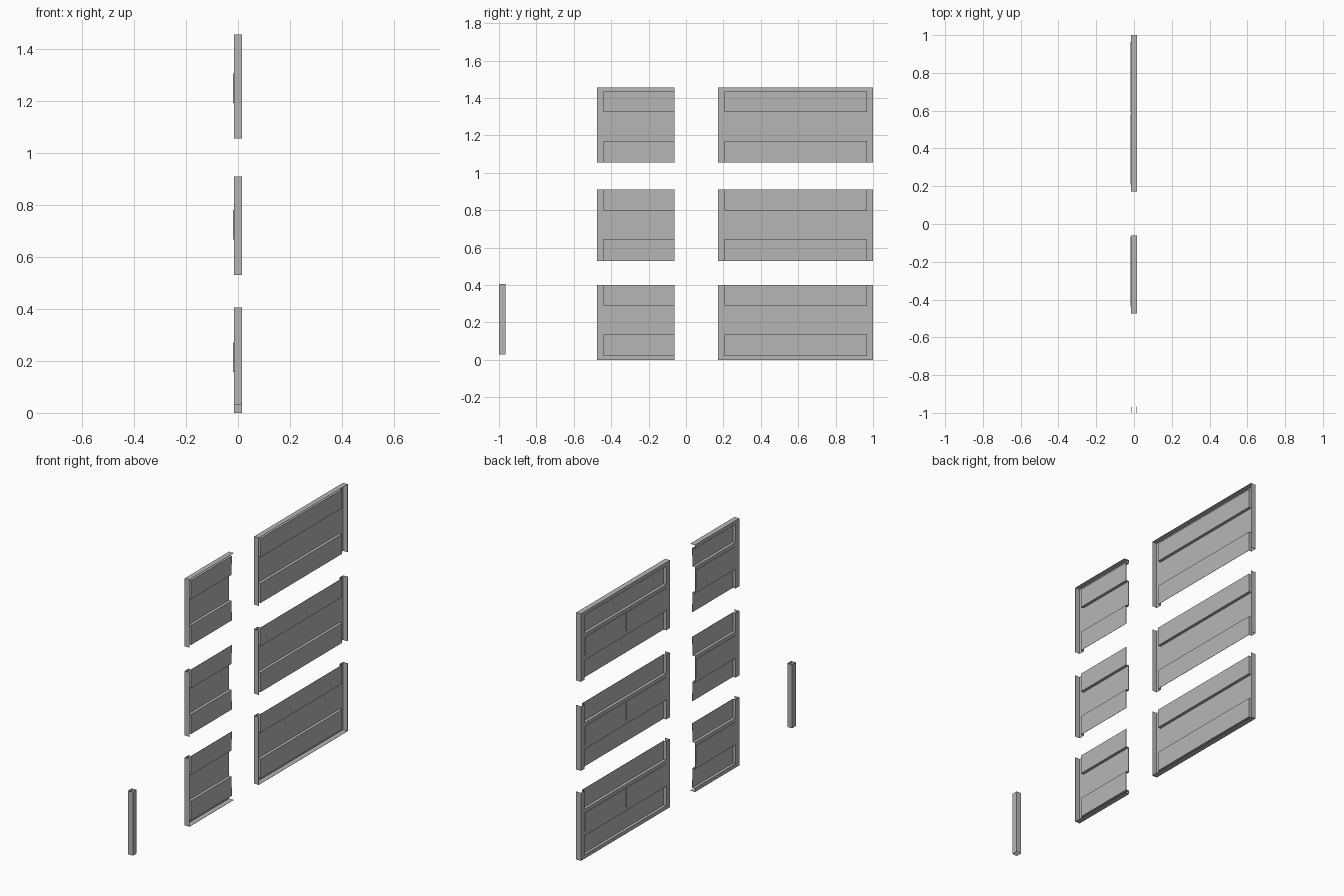
import bpy

cube = bpy.data.objects.get("Cube")
if cube:
    bpy.data.objects.remove(cube, do_unlink=True)

steel = bpy.data.materials.new("grey_steel")
steel.use_nodes = True
GREY = (0.47, 0.47, 0.47, 1)
steel.diffuse_color = GREY
steel.node_tree.nodes["Principled BSDF"].inputs["Base Color"].default_value = GREY

FRONT, SHEET, BACK = 0.015, 0.002, -0.015   # depth of lips, sheets and webs
POST, RAIL = 0.034, 0.021                   # frame widths
GAUGE = 0.0015


def add_mesh(name, verts, faces):
    mesh = bpy.data.meshes.new(name)
    mesh.from_pydata(verts, [], faces)
    mesh.materials.append(steel)
    obj = bpy.data.objects.new(name, mesh)
    bpy.context.collection.objects.link(obj)
    return obj


def folded(name, profile, along, start, end):
    """Bend a metal strip through (x, other) points and extrude it along y or z."""
    verts = []
    for x, v in profile:
        for t in (start, end):
            verts.append((x, t, v) if along == "y" else (x, v, t))
    faces = [(2 * i, 2 * i + 1, 2 * i + 3, 2 * i + 2) for i in range(len(profile) - 1)]
    obj = add_mesh(name, verts, faces)
    gauge = obj.modifiers.new("gauge", "SOLIDIFY")
    gauge.thickness = GAUGE
    gauge.offset = 0
    return obj


def plate(name, x, y, z):
    bpy.ops.mesh.primitive_cube_add(size=1, location=[sum(r) / 2 for r in (x, y, z)])
    obj = bpy.context.object
    obj.name = name
    obj.scale = [r[1] - r[0] for r in (x, y, z)]
    obj.data.materials.append(steel)


def panel(name, y, z, steps, rails, both_posts):
    (y0, y1), (z0, z1), (low, high) = y, z, steps
    inner0 = y0 + POST
    inner1 = y1 - POST if both_posts else y1

    # Stepped sheet, with rails folded at top and bottom where present
    bottom = z0 + RAIL if "bottom" in rails else z0
    top = z1 - RAIL if "top" in rails else z1
    section = [(SHEET, bottom), (SHEET, low), (BACK, low),
               (BACK, high), (SHEET, high), (SHEET, top)]
    folded(name + "_sheet", section, "y", inner0, inner1)
    for side, edge, inside in (("bottom", z0, bottom), ("top", z1, top)):
        if side in rails:
            folded(f"{name}_{side}_rail", [(FRONT, edge), (BACK, edge), (BACK, inside)],
                   "y", y0, y1)
            folded(f"{name}_{side}_rail_lip", [(BACK, inside), (SHEET, inside)],
                   "y", inner0, inner1)

    # End posts
    ends = [("front", y0, inner0)] + ([("rear", y1, inner1)] if both_posts else [])
    for side, outer, inner in ends:
        folded(f"{name}_{side}_post", [(FRONT, outer), (BACK, outer), (BACK, inner)],
               "z", z0, z1)
        for zone, a, b in (("lower", bottom, low), ("upper", high, top)):
            folded(f"{name}_{side}_{zone}_return", [(BACK, inner), (SHEET, inner)],
                   "z", a, b)

    # Raised plates on the middle band
    count = 2 if both_posts else 1
    width = (inner1 - inner0) / count
    for i in range(count):
        start = inner0 + i * width
        plate(f"{name}_raised_plate_{i + 1}", (BACK - 0.004, BACK),
              (start + 0.003, start + width - 0.003), (low + 0.022, high - 0.02))


# Three rows of panels, one short and one long in each
rows = [
    ("lower", (0, 0.40), (0.135, 0.29), ("bottom",)),
    ("middle", (0.53, 0.91), (0.645, 0.80), ()),
    ("upper", (1.055, 1.455), (1.17, 1.325), ("top",)),
]
for row, z, steps, rails in rows:
    panel(row + "_short_panel", (-0.474, -0.062), z, steps, rails, False)
    panel(row + "_long_panel", (0.172, 1.0), z, steps, rails, True)

# Loose hollow post
a, b = -1.0, -0.966
folded("loose_post", [(BACK, a), (FRONT, a), (FRONT, b), (BACK, b), (BACK, a)],
       "z", 0.03, 0.405)
